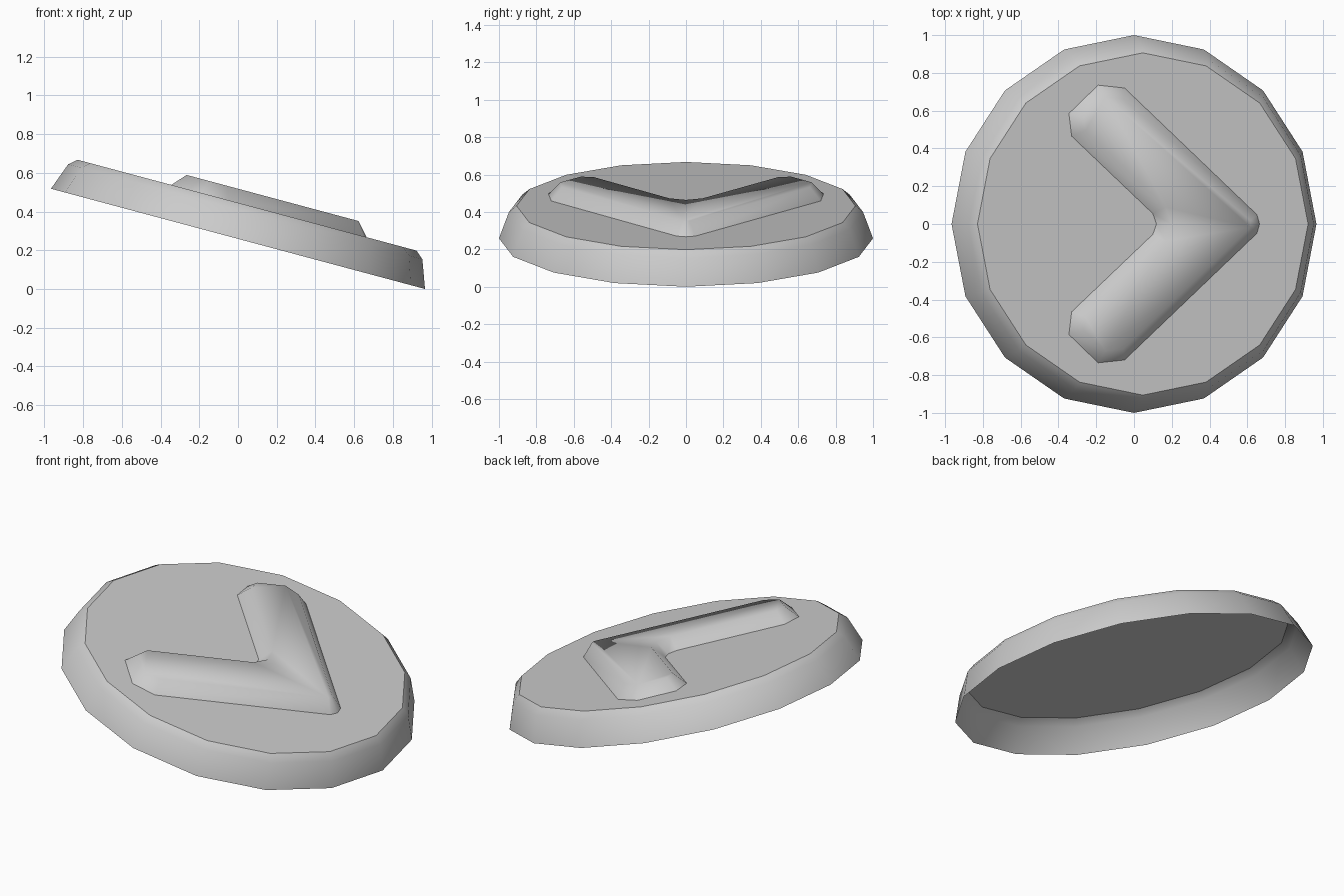
import bpy, math
from mathutils import Vector, Matrix

if "Cube" in bpy.data.objects:
    bpy.data.objects.remove(bpy.data.objects["Cube"])

TILT = Matrix.Translation((0, 0, math.sin(math.radians(15)))) @ Matrix.Rotation(math.radians(15), 4, 'Y')


def stacked(name, rings, angle):
    """Join equal-sized rings (counter-clockwise) with walls, cap the top, leave the base open."""
    n = len(rings[0])
    verts = [v for ring in rings for v in ring]
    faces = [(k*n + i, k*n + (i+1) % n, (k+1)*n + (i+1) % n, (k+1)*n + i)
             for k in range(len(rings) - 1) for i in range(n)]
    faces.append(tuple(range((len(rings)-1)*n, len(rings)*n)))
    me = bpy.data.meshes.new(name)
    me.from_pydata(verts, [], faces)
    ob = bpy.data.objects.new(name, me)
    bpy.context.collection.objects.link(ob)
    ob.matrix_world = TILT
    bpy.ops.object.select_all(action='DESELECT')
    ob.select_set(True)
    bpy.context.view_layer.objects.active = ob
    bpy.ops.object.shade_smooth_by_angle(angle=math.radians(angle))
    return ob


def circle(r, z, n=16):
    return [(r*math.cos(2*math.pi*i/n), r*math.sin(2*math.pi*i/n), z) for i in range(n)]


def inset(pts, d):
    """Offset a counter-clockwise outline inwards by d."""
    out = []
    for i, p in enumerate(pts):
        a = (p - pts[i-1]).normalized()
        b = (pts[(i+1) % len(pts)] - p).normalized()
        na, nb = Vector((-a.y, a.x)), Vector((-b.y, b.x))
        out.append(p + (na + nb) * d / (1 + na.dot(nb)))
    return out


# Tilted sixteen-sided button with a bevelled rim, open underneath
stacked("button_disc", [circle(1, 0), circle(0.947, 0.145), circle(0.906, 0.18)], 35)

# Raised arrow, upper half outline mirrored across the x axis
half = [(0.64, 0), (0.625, 0.05), (-0.10, 0.72), (-0.245, 0.735),
        (-0.405, 0.585), (-0.39, 0.465), (0.055, 0.055), (0.075, 0)]
outline = [Vector(p) for p in half] + [Vector((x, -y)) for x, y in half[-2:0:-1]]
base = [(p.x, p.y, 0.18) for p in outline]
top = [(p.x, p.y, 0.25) for p in inset(outline, 0.06)]
stacked("raised_arrow", [base, top], 80)
